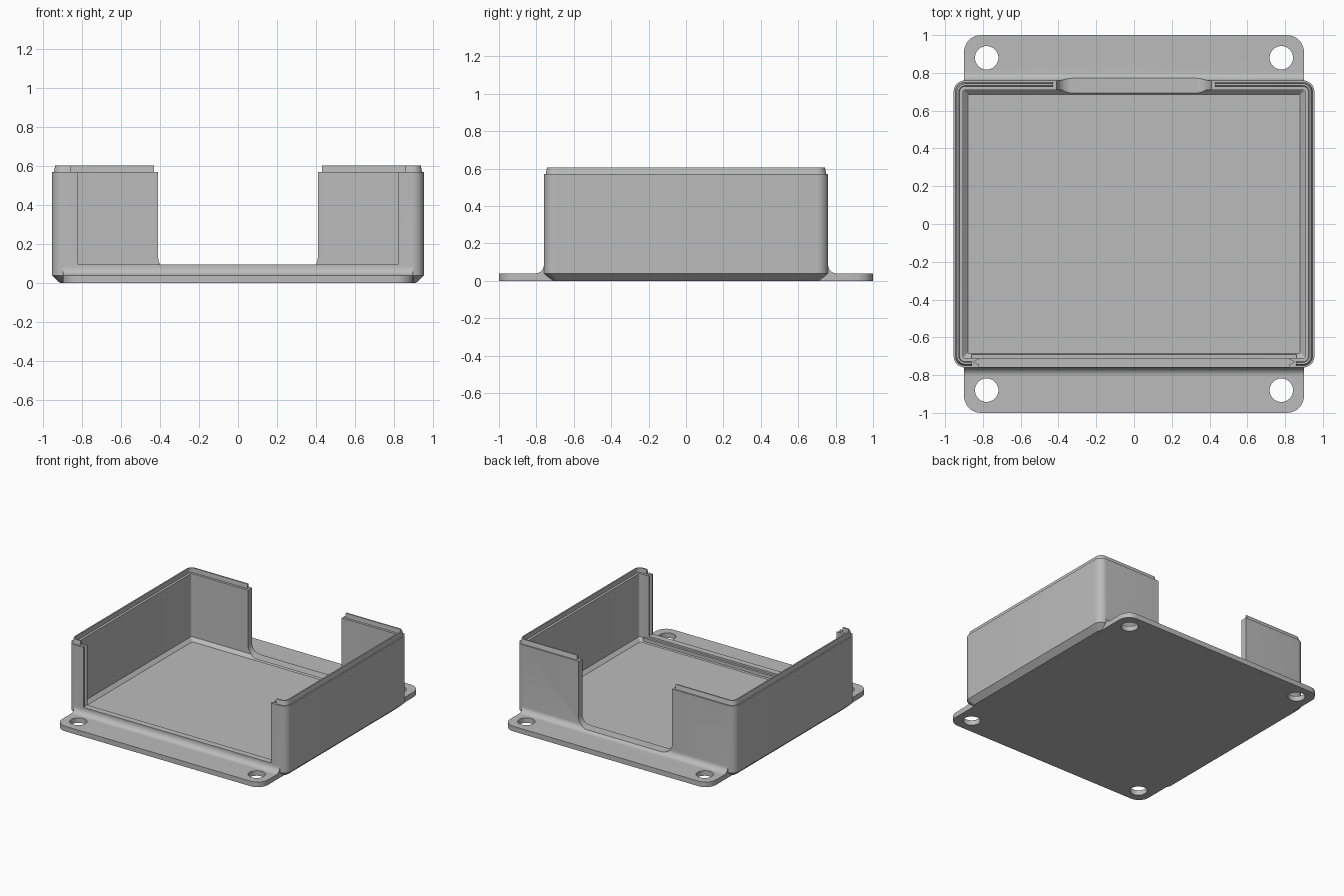
import bpy, bmesh, math

if "Cube" in bpy.data.objects:
    bpy.data.objects.remove(bpy.data.objects["Cube"])

grey = bpy.data.materials.new("grey plastic")
grey.diffuse_color = (0.5, 0.5, 0.5, 1)
grey.use_nodes = True
grey.node_tree.nodes["Principled BSDF"].inputs["Base Color"].default_value = grey.diffuse_color


def loft(name, rings):
    """Closed solid through rings that share a vertex count."""
    bm = bmesh.new()
    rows = [[bm.verts.new(p) for p in ring] for ring in rings]
    n = len(rows[0])
    for a, b in zip(rows, rows[1:]):
        for i in range(n):
            j = (i + 1) % n
            bm.faces.new((a[i], a[j], b[j], b[i]))
    bm.faces.new(rows[0][::-1])
    bm.faces.new(rows[-1])
    bmesh.ops.recalc_face_normals(bm, faces=bm.faces)
    mesh = bpy.data.meshes.new(name)
    bm.to_mesh(mesh)
    bm.free()
    ob = bpy.data.objects.new(name, mesh)
    bpy.context.collection.objects.link(ob)
    mesh.materials.append(grey)
    return ob


def arc(cx, cy, r, a0, a1, n=8):
    return [(cx + r * math.cos(math.radians(a0 + (a1 - a0) * i / n)),
             cy + r * math.sin(math.radians(a0 + (a1 - a0) * i / n))) for i in range(n + 1)]


def ring(hx, hy, r, z):
    pts = []
    for k, (sx, sy) in enumerate([(1, 1), (-1, 1), (-1, -1), (1, -1)]):
        pts += arc(sx * (hx - r), sy * (hy - r), r, 90 * k, 90 * k + 90)
    return [(x, y, z) for x, y in pts]


def box(name, x0, x1, y0, y1, z0, z1):
    return loft(name, [[(x0, y0, z), (x1, y0, z), (x1, y1, z), (x0, y1, z)] for z in (z0, z1)])


def combine(target, tool, operation):
    mod = target.modifiers.new(operation, 'BOOLEAN')
    mod.operation, mod.solver, mod.object = operation, 'EXACT', tool
    bpy.context.view_layer.objects.active = target
    bpy.ops.object.modifier_apply(modifier=mod.name)
    bpy.data.objects.remove(tool)


# Tray: chamfered base, outer wall, raised lip, inner wall and floor
tray = loft("enclosure_tray", [ring(*p) for p in [
    (0.912, 0.717, 0.04, 0), (0.955, 0.76, 0.06, 0.04), (0.955, 0.76, 0.06, 0.57),
    (0.945, 0.75, 0.05, 0.57), (0.938, 0.743, 0.045, 0.605), (0.927, 0.732, 0.034, 0.605),
    (0.924, 0.729, 0.03, 0.57), (0.905, 0.71, 0.012, 0.57), (0.905, 0.71, 0.012, 0.072),
    (0.88, 0.685, 0.008, 0.046)]])

# Mounting flange plate
combine(tray, loft("flange", [ring(0.9, 1, 0.09, 0), ring(0.9, 1, 0.09, 0.04)]), 'UNION')

# Fillets where the flange meets the walls
for s in (-1, 1):
    prof = [(0.73, 0.02), (0.805, 0.02)] + arc(0.805, 0.085, 0.045, 270, 180) + [(0.73, 0.085)]
    combine(tray, loft("fillet", [[(x, s * y, z) for y, z in prof] for x in (-0.899, 0.899)]), 'UNION')

# Thickened front sill
combine(tray, box("sill", -0.86, 0.86, -0.73, -0.692, 0.03, 0.08), 'UNION')

# Front opening with panel grooves, and the shortened lip around both openings
combine(tray, box("front_opening", -0.82, 0.82, -0.79, -0.6, 0.095, 0.8), 'DIFFERENCE')
combine(tray, box("front_lip_gap", -0.857, 0.857, -0.8, -0.6, 0.5705, 0.8), 'DIFFERENCE')
combine(tray, box("back_lip_gap", -0.43, 0.43, 0.6, 0.8, 0.5705, 0.8), 'DIFFERENCE')
for s in (-1, 1):
    tri = [(s * 0.8, -0.755), (s * 0.852, -0.73), (s * 0.8, -0.705)]
    combine(tray, loft("groove", [[(x, y, z) for x, y in tri] for z in (0.096, 0.8)]), 'DIFFERENCE')

# Back opening with rounded lower corners
u = [(-0.41, 0.8)] + arc(-0.33, 0.135, 0.08, 180, 270) + arc(0.33, 0.135, 0.08, 270, 360) + [(0.41, 0.8)]
combine(tray, loft("back_opening", [[(x, y, z) for x, z in u] for y in (0.6, 0.9)]), 'DIFFERENCE')

# Screw holes
for sx in (-1, 1):
    for sy in (-1, 1):
        circle = arc(sx * 0.78, sy * 0.88, 0.062, 0, 352.5, 47)
        combine(tray, loft("hole", [[(x, y, z) for x, y in circle] for z in (-0.1, 0.1)]), 'DIFFERENCE')

tray.select_set(True)
bpy.context.view_layer.objects.active = tray
bpy.ops.object.shade_smooth_by_angle(angle=math.radians(30))
